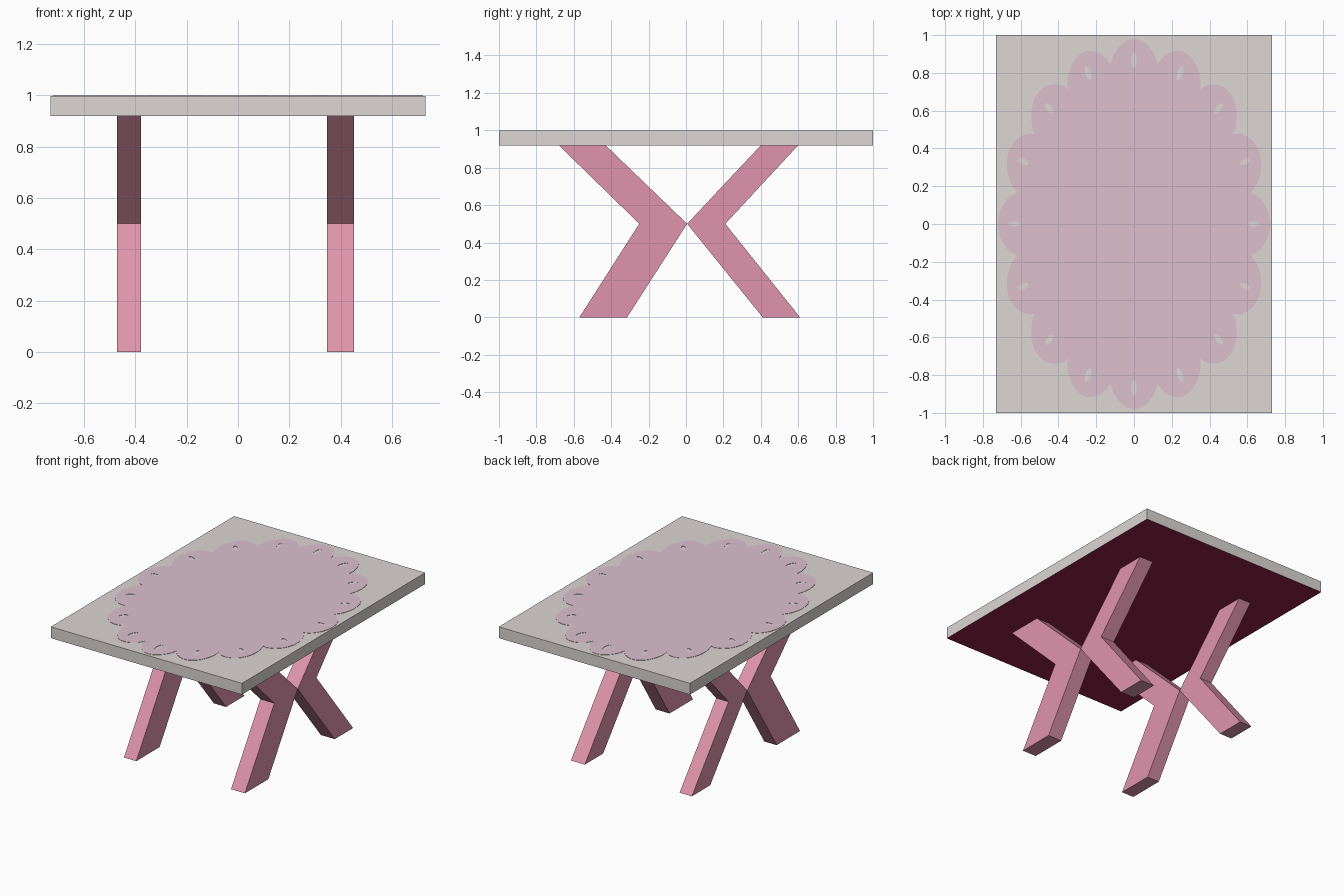
import bpy, bmesh, math

if "Cube" in bpy.data.objects:
    bpy.data.objects.remove(bpy.data.objects["Cube"])


def material(name, r, g, b):
    """Flat colour from 8-bit sRGB, stored linear."""
    def lin(c):
        c /= 255
        return c / 12.92 if c <= 0.04045 else ((c + 0.055) / 1.055) ** 2.4
    m = bpy.data.materials.new(name)
    m.diffuse_color = (lin(r), lin(g), lin(b), 1)
    m.use_nodes = True
    m.node_tree.nodes["Principled BSDF"].inputs["Base Color"].default_value = m.diffuse_color
    return m


GREY = material("warm grey", 221, 214, 212)
PINK = material("rose pink", 223, 148, 172)
LILAC = material("pale lilac", 221, 192, 206)
MAROON = material("dark maroon", 146, 35, 75)


def add_object(name, mesh, *mats):
    ob = bpy.data.objects.new(name, mesh)
    bpy.context.collection.objects.link(ob)
    for m in mats:
        mesh.materials.append(m)
    return ob


def prism_x(name, profile, x0, x1, mat):
    """Extrude a (y, z) profile from x0 to x1."""
    bm = bmesh.new()
    face = bm.faces.new([bm.verts.new((x0, y, z)) for y, z in profile])
    ext = bmesh.ops.extrude_face_region(bm, geom=[face])
    moved = [v for v in ext["geom"] if isinstance(v, bmesh.types.BMVert)]
    bmesh.ops.translate(bm, verts=moved, vec=(x1 - x0, 0, 0))
    bmesh.ops.recalc_face_normals(bm, faces=bm.faces)
    mesh = bpy.data.meshes.new(name)
    bm.to_mesh(mesh)
    bm.free()
    return add_object(name, mesh, mat)


# Tabletop slab with a maroon underside
TOP, SHEET = 1.0, 0.002
slab = prism_x("tabletop", [(-1, 0.92), (1, 0.92), (1, TOP - SHEET), (-1, TOP - SHEET)],
               -0.73, 0.73, GREY)
slab.data.materials.append(MAROON)
for p in slab.data.polygons:
    if p.normal.z < -0.5:
        p.material_index = 1

# Two crossed legs, each made of a wide and a narrow chevron meeting at the middle
wide = [(-0.68, 0.92), (-0.43, 0.92), (0.006, 0.5), (-0.315, 0), (-0.57, 0), (-0.25, 0.5)]
narrow = [(0.40, 0.92), (0.60, 0.92), (0.21, 0.5), (0.61, 0), (0.41, 0), (0.006, 0.5)]
for side, x0, x1 in (("left", -0.472, -0.378), ("right", 0.346, 0.452)):
    prism_x(side + "_front_leg", wide, x0, x1, PINK)
    prism_x(side + "_back_leg", narrow, x0, x1, PINK)

# Scalloped oval mat with a small eyelet in each of its 16 lobes
RX, RY, LOBES = 0.72, 0.98, 16
curve = bpy.data.curves.new("mat_outline", "CURVE")
curve.dimensions = "2D"
curve.fill_mode = "BOTH"
curve.extrude = SHEET / 2


def add_loop(points):
    s = curve.splines.new("POLY")
    s.points.add(len(points) - 1)
    for p, (x, y) in zip(s.points, points):
        p.co = (x, y, 0, 1)
    s.use_cyclic_u = True


outline = []
N = LOBES * 16
for i in range(N):
    t = math.tau * i / N
    k = 0.875 + 0.125 * abs(math.cos(LOBES / 2 * t)) ** 0.7
    outline.append((RX * k * math.cos(t), RY * k * math.sin(t)))
add_loop(outline)

for i in range(LOBES):
    t = math.tau * i / LOBES
    cx, cy = RX * 0.882 * math.cos(t), RY * 0.882 * math.sin(t)
    a = math.atan2(cy, cx)
    length = 0.03 + 0.012 * abs(math.sin(t)) ** 4
    hole = []
    for j in range(12):
        u = math.tau * j / 12
        px, py = length * math.cos(u), 0.015 * math.sin(u)
        hole.append((cx + px * math.cos(a) - py * math.sin(a),
                     cy + px * math.sin(a) + py * math.cos(a)))
    add_loop(hole)

# Turn the filled outline into a thin mesh plate
tmp = bpy.data.objects.new("mat_outline", curve)
bpy.context.collection.objects.link(tmp)
bpy.context.view_layer.update()
deps = bpy.context.evaluated_depsgraph_get()
mesh = bpy.data.meshes.new_from_object(tmp.evaluated_get(deps))
bpy.data.objects.remove(tmp)
mesh.materials.clear()
add_object("oval_mat", mesh, LILAC).location.z = TOP - SHEET / 2
